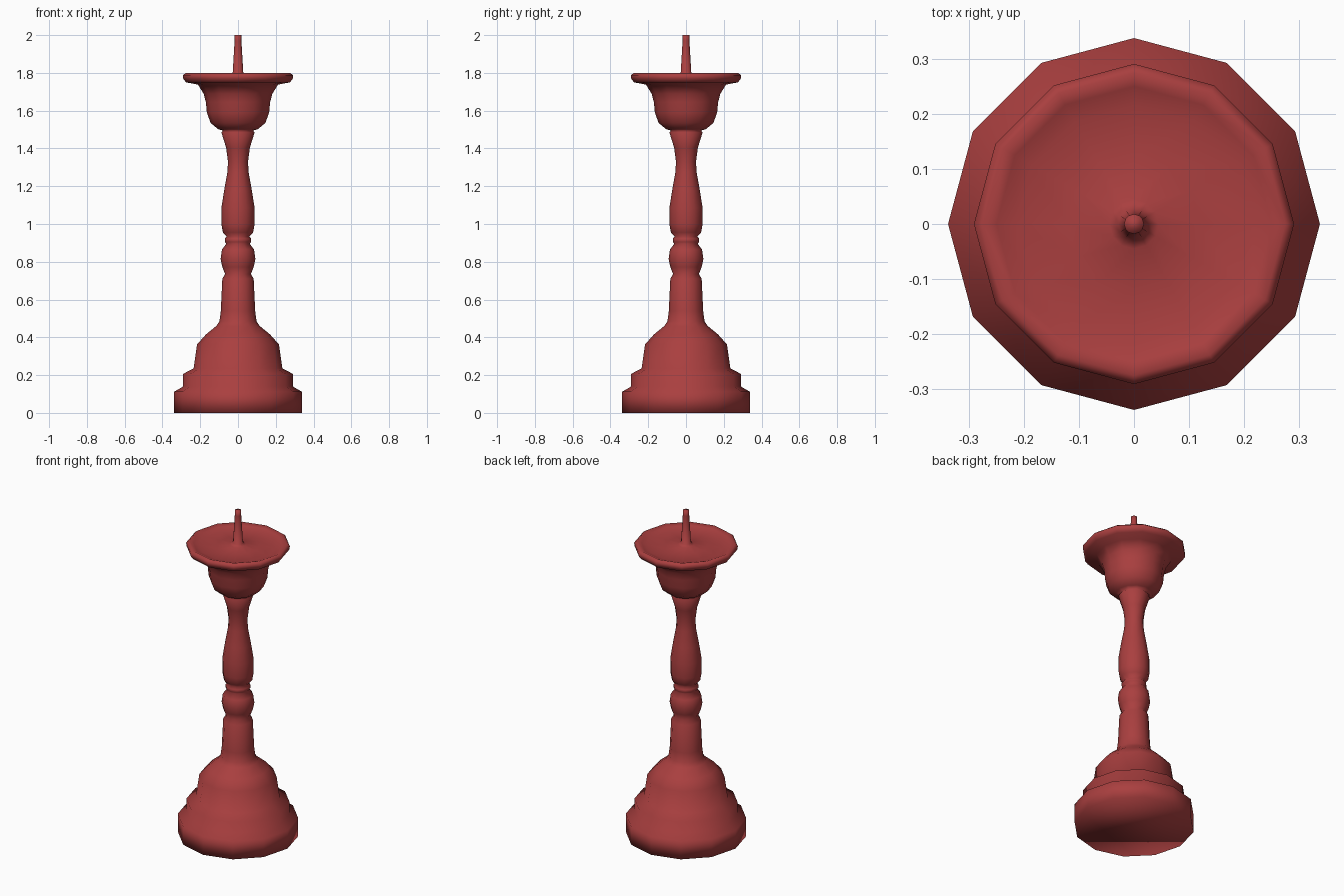
import bpy, bmesh, math

SIDES = 12

red = bpy.data.materials.new("red_paint")
red.diffuse_color = (0.40, 0.05, 0.05, 1)


def lathe(name, profile):
    """Revolve (radius, height) points about z and cap both ends."""
    bm = bmesh.new()
    rings = []
    for r, z in profile:
        rings.append([bm.verts.new((r * math.cos(2 * math.pi * i / SIDES),
                                    r * math.sin(2 * math.pi * i / SIDES), z))
                      for i in range(SIDES)])
    for a, b in zip(rings, rings[1:]):
        for i in range(SIDES):
            j = (i + 1) % SIDES
            bm.faces.new((a[i], a[j], b[j], b[i]))
    bm.faces.new(rings[0][::-1])
    bm.faces.new(rings[-1])
    for f in bm.faces:
        f.smooth = True
    me = bpy.data.meshes.new(name)
    bm.to_mesh(me)
    bm.free()
    me.materials.append(red)
    ob = bpy.data.objects.new(name, me)
    bpy.context.collection.objects.link(ob)
    return ob


# Stepped foot and lower column
base = [(0.338, 0), (0.338, 0.112), (0.29, 0.14), (0.29, 0.207), (0.235, 0.235),
        (0.217, 0.362), (0.17, 0.415), (0.115, 0.46), (0.098, 0.485),
        (0.091, 0.54), (0.083, 0.71), (0.068, 0.735)]
# Round knop and small ring
knop = [(0.083, 0.772), (0.092, 0.815), (0.085, 0.865), (0.062, 0.895),
        (0.07, 0.905), (0.07, 0.922), (0.06, 0.935)]
# Vase-shaped stem
stem = [(0.08, 0.955), (0.088, 1.0), (0.088, 1.085), (0.073, 1.18),
        (0.056, 1.275), (0.053, 1.33), (0.063, 1.405), (0.088, 1.485), (0.08, 1.495)]
# Cup and drip dish
cup = [(0.105, 1.502), (0.145, 1.535), (0.165, 1.59), (0.17, 1.645), (0.182, 1.69),
       (0.212, 1.738), (0.275, 1.75), (0.29, 1.77), (0.291, 1.788), (0.275, 1.80),
       (0.25, 1.79), (0.215, 1.778), (0.12, 1.782), (0.045, 1.79)]
# Candle spike
spike = [(0.028, 1.80), (0.018, 1.97), (0.018, 2.0)]

lathe("candlestick", base + knop + stem + cup + spike)
